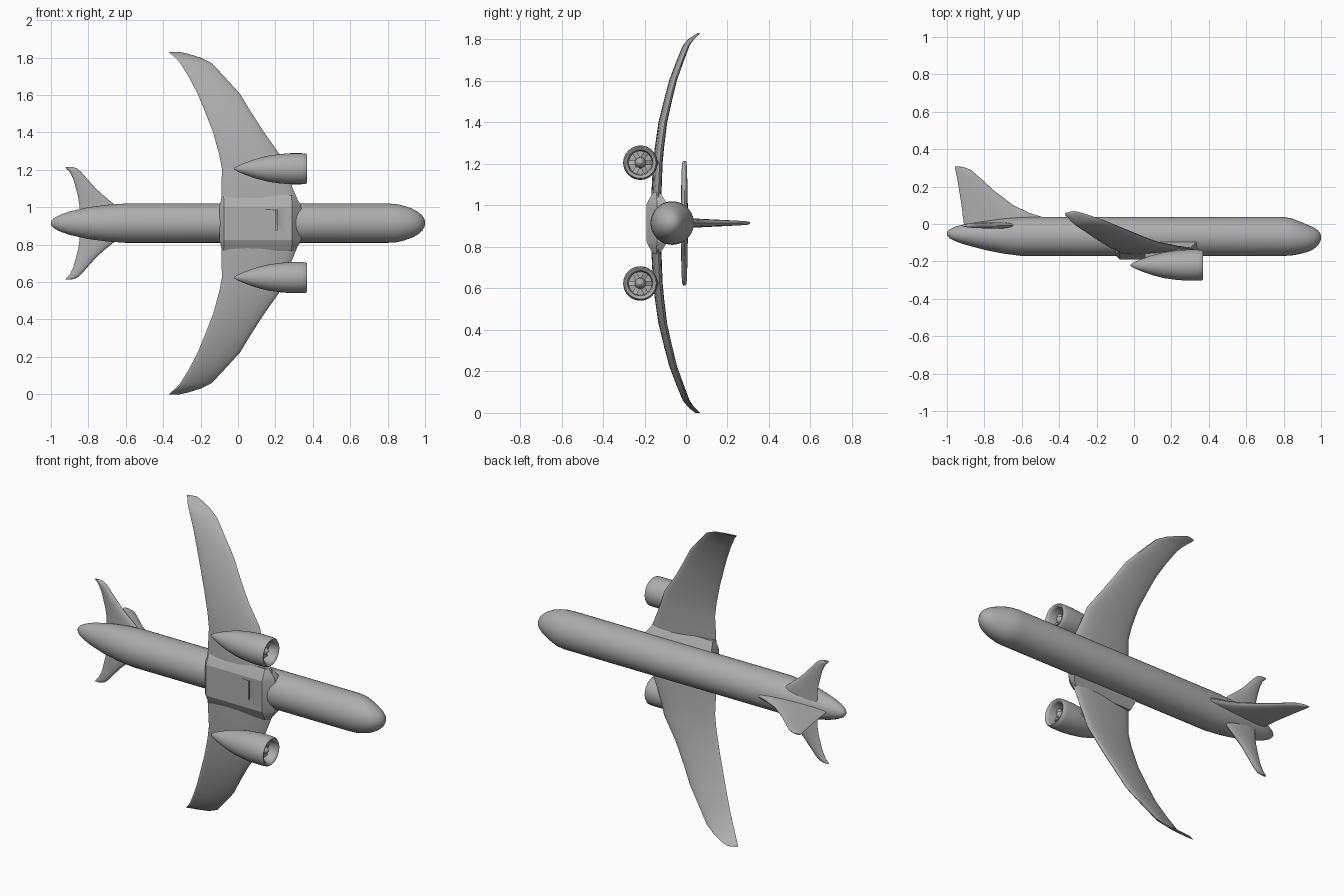
import bpy, bmesh, math
from mathutils import Vector

if "Cube" in bpy.data.objects:
    bpy.data.objects.remove(bpy.data.objects["Cube"])

MID = 0.915      # height of the symmetry plane (span runs along z)
AXIS = -0.067    # fuselage axis in y

grey = bpy.data.materials.new("light_grey")
grey.use_nodes = True
COL = (0.42, 0.42, 0.42, 1)
grey.diffuse_color = COL
grey.node_tree.nodes["Principled BSDF"].inputs["Base Color"].default_value = COL


def loft(name, rings, angle=40):
    """Skin a list of equal-length closed rings and cap both ends."""
    bm = bmesh.new()
    vs = [[bm.verts.new(p) for p in r] for r in rings]
    n = len(vs[0])
    for a, b in zip(vs, vs[1:]):
        for i in range(n):
            bm.faces.new((a[i], a[(i + 1) % n], b[(i + 1) % n], b[i]))
    bm.faces.new(vs[0])
    bm.faces.new(vs[-1][::-1])
    bmesh.ops.recalc_face_normals(bm, faces=bm.faces)
    me = bpy.data.meshes.new(name)
    bm.to_mesh(me)
    bm.free()
    me.materials.append(grey)
    ob = bpy.data.objects.new(name, me)
    bpy.context.collection.objects.link(ob)
    bpy.ops.object.select_all(action='DESELECT')
    ob.select_set(True)
    bpy.context.view_layer.objects.active = ob
    bpy.ops.object.shade_smooth_by_angle(angle=math.radians(angle))
    return ob


def ellipse(x, y, z, ry, rz, n=40):
    return [Vector((x, y + ry * math.cos(2 * math.pi * i / n),
                    z + rz * math.sin(2 * math.pi * i / n))) for i in range(n)]


def foil(le, te, thick, n=10):
    """Aerofoil outline in the xy plane from leading to trailing edge points."""
    ring = []
    for i in range(2 * n):
        a = math.pi * i / n
        t = (1 - math.cos(a)) / 2
        p = Vector(le).lerp(Vector(te), t)
        p.y += thick / 2 * math.sin(a) * (1.15 - 0.3 * t)
        ring.append(p)
    return ring


def mirrored(sections):
    """Sections (d, ...) from root to tip, continued to the other side."""
    return [(-s[0], *s[1:]) for s in sections[::-1] if s[0] > 0] + sections


# Fuselage: x, top, bottom, half width
body = [(-1, -0.04, -0.06, 0.01), (-0.985, -0.028, -0.077, 0.027),
        (-0.95, -0.012, -0.095, 0.045), (-0.9, 0.0, -0.111, 0.063),
        (-0.8, 0.017, -0.138, 0.085), (-0.7, 0.031, -0.158, 0.098),
        (-0.6, 0.038, -0.171, 0.105), (0.8, 0.038, -0.171, 0.105),
        (0.85, 0.028, -0.167, 0.102), (0.89, 0.012, -0.16, 0.092),
        (0.93, -0.005, -0.149, 0.078), (0.96, -0.018, -0.135, 0.062),
        (0.985, -0.035, -0.113, 0.041), (0.996, -0.05, -0.094, 0.022),
        (1, -0.064, -0.08, 0.008)]
loft("fuselage", [ellipse(x, (t + b) / 2, MID, (t - b) / 2, w) for x, t, b, w in body], 60)

# Main wing: distance out, leading x, trailing x, mid y, thickness
wing = [(0, 0.335, -0.09, -0.148, 0.045), (0.11, 0.325, -0.09, -0.145, 0.045),
        (0.29, 0.25, -0.086, -0.137, 0.042), (0.365, 0.225, -0.1, -0.129, 0.04),
        (0.485, 0.14, -0.133, -0.113, 0.037), (0.6, 0.066, -0.178, -0.086, 0.034),
        (0.69, 0.012, -0.215, -0.063, 0.032), (0.78, -0.07, -0.262, -0.03, 0.03),
        (0.855, -0.14, -0.308, 0.0, 0.026), (0.885, -0.2, -0.335, 0.022, 0.022),
        (0.905, -0.265, -0.36, 0.044, 0.016), (0.915, -0.31, -0.37, 0.056, 0.01)]
loft("main_wing", [foil((l, y + 0.01, MID + d), (t, y - 0.01 * (d < 0.9), MID + d), h)
                   for d, l, t, y, h in mirrored(wing)])

# Tailplane: distance out, leading x, trailing x, thickness
tail = [(0, -0.58, -0.845, 0.034), (0.095, -0.655, -0.848, 0.033),
        (0.14, -0.71, -0.855, 0.031), (0.18, -0.755, -0.865, 0.03),
        (0.235, -0.805, -0.88, 0.027), (0.275, -0.84, -0.9, 0.024),
        (0.293, -0.862, -0.918, 0.02), (0.3, -0.885, -0.922, 0.012)]
loft("tailplane", [foil((l, -0.008, MID + d), (t, -0.008, MID + d), h)
                   for d, l, t, h in mirrored(tail)])

# Tail fin: height y, leading x, trailing x, thickness
fin = [(-0.03, -0.46, -0.905, 0.046), (0.037, -0.49, -0.915, 0.045),
       (0.06, -0.56, -0.917, 0.042), (0.1, -0.645, -0.922, 0.038),
       (0.18, -0.75, -0.935, 0.03), (0.24, -0.815, -0.945, 0.024),
       (0.29, -0.873, -0.955, 0.018), (0.302, -0.905, -0.957, 0.014),
       (0.308, -0.935, -0.957, 0.008)]
rings = []
for y, l, t, h in fin:
    rings.append([Vector((p.x, y, MID + p.y)) for p in foil((l, 0, 0), (t, 0, 0), h)])
loft("tail_fin", rings)

# Belly fairing between the wing roots: distance out, front x, back x, top, bottom
fairing = [(0, 0.34, -0.1, -0.09, -0.19), (0.09, 0.338, -0.1, -0.09, -0.19),
           (0.108, 0.33, -0.095, -0.1, -0.182), (0.15, 0.3, -0.085, -0.128, -0.158)]
rings = []
for d, f, k, t, b in mirrored(fairing):
    c = (t - b) * 0.25
    pts = [(f, b + 2 * c), (f, t), (k, t), (k, b + c), (k + c, b), (f - 2 * c, b)]
    rings.append([Vector((x, y, MID + d)) for x, y in pts])
belly = loft("belly_fairing", rings, 20)

# Narrow slot sunk into the fairing
cutter = loft("slot_cutter", [[Vector((0.205 + sx * 0.004, y, z)) for sx, y in
              ((-1, -0.22), (1, -0.22), (1, -0.172), (-1, -0.172))] for z in (0.875, 0.985)])
cutter.hide_render = True
cutter.hide_viewport = True
cut = belly.modifiers.new("slot", 'BOOLEAN')
cut.operation = 'DIFFERENCE'
cut.object = cutter

# Engines: nacelle with hollow intake, spinner, fan blades and pylon
EY = -0.22
nacelle = [(-0.02, 0.004), (0.0, 0.016), (0.04, 0.033), (0.1, 0.054), (0.16, 0.069),
           (0.22, 0.078), (0.28, 0.083), (0.34, 0.083), (0.362, 0.081), (0.37, 0.075),
           (0.368, 0.066), (0.355, 0.06), (0.3, 0.056)]
spinner = [(0.295, 0.028), (0.32, 0.026), (0.34, 0.016), (0.352, 0.003)]
for side, s in (("left", 1), ("right", -1)):
    ez = MID + s * 0.291
    loft(side + "_nacelle", [ellipse(x, EY, ez, r, r, 32) for x, r in nacelle], 60)
    loft(side + "_spinner", [ellipse(x, EY, ez, r, r, 16) for x, r in spinner], 60)
    for i in range(6):
        a = math.pi * i / 3
        out = Vector((0, math.cos(a), math.sin(a)))
        across = Vector((0.4, -math.sin(a), math.cos(a))) * 0.011
        thin = Vector((0.004, 0, 0))
        hub = Vector((0.312, EY, ez))
        loft(f"{side}_fan_blade_{i + 1}", [[hub + out * r + u * across + v * thin
             for u, v in ((-1, -1), (1, -1), (1, 1), (-1, 1))] for r in (0.015, 0.059)])
    loft(side + "_pylon", [[Vector((p.x, y, ez + p.y)) for p in foil((f, 0, 0), (0.06, 0, 0), 0.03)]
                           for y, f in ((-0.19, 0.31), (-0.13, 0.24))])
